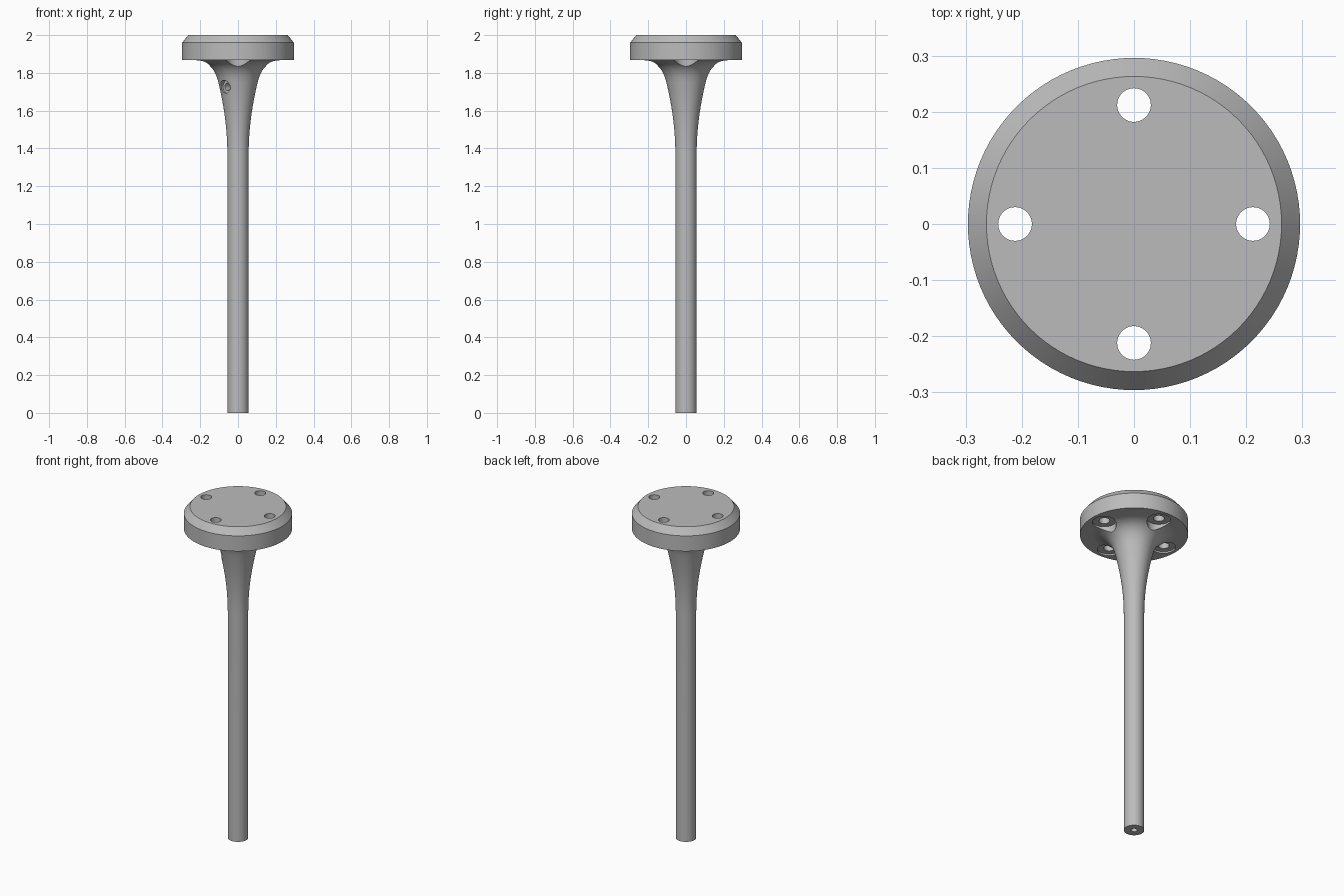
import bpy, bmesh
from math import pi, cos, sin, radians
from mathutils import Vector

default = bpy.data.objects.get("Cube")
if default:
    bpy.data.objects.remove(default, do_unlink=True)

grey = bpy.data.materials.new("plain grey")
grey.use_nodes = True
colour = (0.5, 0.5, 0.5, 1)
grey.diffuse_color = colour
grey.node_tree.nodes["Principled BSDF"].inputs["Base Color"].default_value = colour


def revolve(name, profile, steps=96):
    """Spin a closed radius/height profile about the z axis."""
    bm = bmesh.new()
    verts = [bm.verts.new((r, 0, z)) for r, z in profile]
    edges = [bm.edges.new(pair) for pair in zip(verts, verts[1:])]
    bmesh.ops.spin(bm, geom=verts + edges, cent=(0, 0, 0), axis=(0, 0, 1),
                   angle=2 * pi, steps=steps)
    bmesh.ops.remove_doubles(bm, verts=bm.verts, dist=1e-5)
    bmesh.ops.recalc_face_normals(bm, faces=bm.faces)
    mesh = bpy.data.meshes.new(name)
    bm.to_mesh(mesh)
    bm.free()
    mesh.materials.append(grey)
    obj = bpy.data.objects.new(name, mesh)
    bpy.context.collection.objects.link(obj)
    return obj


def drill(target, start, end, radius):
    """Cut a round hole between two points."""
    start, end = Vector(start), Vector(end)
    axis = end - start
    bpy.ops.mesh.primitive_cylinder_add(vertices=48, radius=radius, depth=axis.length,
                                        location=(start + end) / 2)
    cutter = bpy.context.object
    cutter.name = "drill_cutter"
    cutter.hide_render = True
    cutter.rotation_euler = axis.to_track_quat('Z', 'Y').to_euler()
    cutter.data.materials.append(grey)
    bpy.context.view_layer.objects.active = target
    cut = target.modifiers.new("hole", 'BOOLEAN')
    cut.operation = 'DIFFERENCE'
    cut.solver = 'EXACT'
    cut.object = cutter
    bpy.ops.object.modifier_apply(modifier=cut.name)
    bpy.data.objects.remove(cutter, do_unlink=True)


# Stem, slowly flaring neck, tight fillet, then chamfered flange
stem_r, flare_z, neck_z = 0.056, 1.36, 1.75
profile = [(0, 0), (stem_r, 0)]
for i in range(13):
    z = flare_z + (neck_z - flare_z) * i / 12
    profile.append((stem_r + (z - flare_z) ** 2 / 3.16, z))
a, b, c = Vector(profile[-1]), Vector((0.13, 1.864)), Vector((0.23, 1.867))
for i in range(1, 15):
    t = i / 14
    profile.append(tuple(a * (1 - t) ** 2 + b * 2 * t * (1 - t) + c * t * t))
profile += [(0.296, 1.867), (0.296, 1.96), (0.263, 2), (0, 2)]
body = revolve("flanged_stem", profile)

# Four bolt holes with spot faces under the flange
for k in range(4):
    x, y = 0.212 * cos(k * pi / 2), 0.212 * sin(k * pi / 2)
    drill(body, (x, y, 1.8), (x, y, 2.1), 0.03)
    drill(body, (x, y, 1.7), (x, y, 1.877), 0.065)

# Bore up the stem, meeting a counterbored side port
drill(body, (0, 0, -0.1), (0, 0, 1.745), 0.017)
out = Vector((cos(radians(225)), sin(radians(225)), 0))
port = Vector((0, 0, 1.727))
drill(body, port, port + out * 0.2, 0.02)
drill(body, port + out * 0.078, port + out * 0.2, 0.034)

bpy.ops.object.select_all(action='DESELECT')
body.select_set(True)
bpy.context.view_layer.objects.active = body
bpy.ops.object.shade_smooth_by_angle(angle=radians(25))
